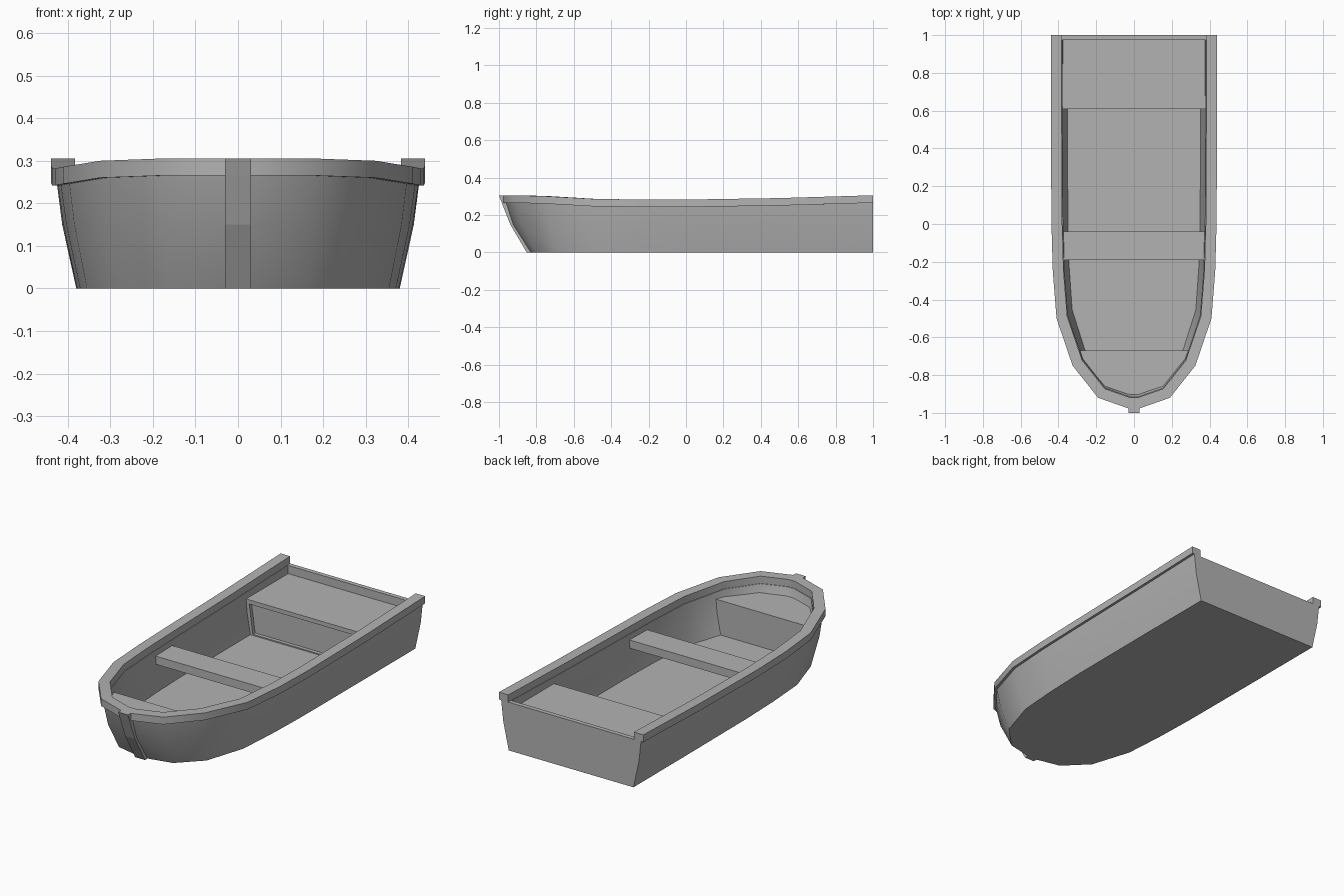
import bpy, bmesh, math
from mathutils import Vector

cube = bpy.data.objects.get("Cube")
if cube:
    bpy.data.objects.remove(cube)

grey = bpy.data.materials.new("boat_grey")
grey.use_nodes = True
GREY = (0.45, 0.45, 0.45, 1)
grey.diffuse_color = GREY
grey.node_tree.nodes["Principled BSDF"].inputs["Base Color"].default_value = GREY


def loft(name, rings, smooth=None, recess=None):
    """Skin closed rings in order and cap both ends."""
    bm = bmesh.new()
    rows = [[bm.verts.new(p) for p in ring] for ring in rings]
    n = len(rows[0])
    for a, b in zip(rows, rows[1:]):
        for i in range(n):
            j = (i + 1) % n
            bm.faces.new((a[i], a[j], b[j], b[i]))
    first = bm.faces.new(rows[0][::-1])
    bm.faces.new(rows[-1])
    bmesh.ops.recalc_face_normals(bm, faces=bm.faces)
    if recess:
        bmesh.ops.inset_region(bm, faces=[first], thickness=recess)
        moved = bmesh.ops.extrude_discrete_faces(bm, faces=[first])["faces"][0]
        bmesh.ops.translate(bm, verts=moved.verts, vec=-0.02 * moved.normal)
    mesh = bpy.data.meshes.new(name)
    bm.to_mesh(mesh)
    bm.free()
    mesh.materials.append(grey)
    obj = bpy.data.objects.new(name, mesh)
    bpy.context.collection.objects.link(obj)
    if smooth:
        bpy.ops.object.select_all(action="DESELECT")
        obj.select_set(True)
        bpy.context.view_layer.objects.active = obj
        bpy.ops.object.shade_smooth_by_angle(angle=math.radians(smooth))
    return obj


def mirrored(half):
    """Outline from the +x stern corner round the bow to the -x stern corner."""
    return [Vector(p) for p in half] + [Vector((-x, y)) for x, y in reversed(half)]


def inset(line, d):
    """Move an open outline inwards by d."""
    out = []
    for i, p in enumerate(line):
        dirs = [(b - a).normalized() for a, b in zip(line[max(i - 1, 0):i + 1], line[i:i + 2] if i == 0 else line[i:i + 1])] if i else []
        if i + 1 < len(line):
            dirs.append((line[i + 1] - p).normalized())
        normals = [Vector((v.y, -v.x)) for v in dirs]
        m = sum(normals, Vector((0, 0))).normalized()
        out.append(p - m * (-d) / max(m.dot(normals[0]), 0.5) if m.dot(-p) > 0 else p - m * d / max(m.dot(normals[0]), 0.5))
    return out


def blend(a, b, t):
    return [p.lerp(q, t) for p, q in zip(a, b)]


def lift(line, z):
    zs = z if isinstance(z, list) else [z] * len(line)
    return [(p.x, p.y, h) for p, h in zip(line, zs)]


def stern_in(line):
    """Pull the stern corners forward by the transom thickness."""
    return [Vector((p.x, min(p.y, 0.975))) for p in line]


# Plan outlines of the rail and the keel, with the sheer height of the rail
rail_out = mirrored([(.44, 1), (.44, .5), (.437, 0), (.43, -.25), (.41, -.5),
                     (.325, -.75), (.19, -.92), (.03, -.976)])
keel = mirrored([(.38, 1), (.38, .5), (.378, 0), (.371, -.23), (.355, -.46),
                 (.285, -.68), (.165, -.8), (.03, -.83)])
sheer = [.305, .29, .282, .282, .286, .3, .305, .305]
sheer += sheer[::-1]
under = [h - .04 for h in sheer]

# Hull shell with transom and floor
top_out, top_in = inset(rail_out, .014), stern_in(inset(rail_out, .06))
floor_in = stern_in(inset(keel, .028))
loft("hull", [
    lift(keel, 0),
    lift(blend(keel, top_out, .72), .15),
    lift(top_out, under),
    lift(top_in, under),
    lift(blend(floor_in, top_in, .72), .15),
    lift(floor_in, .03),
], smooth=35)

# Rail around the top edge
rail_in = inset(rail_out, .057)
loft("rail", [[(o.x, o.y, h), (i.x, i.y, h), (i.x, i.y, h - .04), (o.x, o.y, h - .04)]
              for o, i, h in zip(rail_out, rail_in, sheer)], smooth=35)

# Stem post down the bow
loft("stem_post", [[(-.03, y, z), (.03, y, z), (.03, y + .024, z), (-.03, y + .024, z)]
                   for y, z in [(-.852, 0), (-.94, .15), (-.985, .265), (-1, .305)]])


def plank(name, y0, y1, low, high, z0, z1, recess=None):
    """Crosswise block with flared ends."""
    loft(name, [[(-low, y, z0), (low, y, z0), (high, y, z1), (-high, y, z1)]
                for y in (y0, y1)], recess=recess)


# Middle bench and stern locker seat with a recessed front
plank("middle_bench", -.19, -.04, .385, .39, .168, .213)
plank("stern_seat", .61, .98, .36, .385, .01, .22, recess=.035)

# Bow seat with its bulkhead
bow_top = mirrored([(.312, -.67), (.285, -.73), (.165, -.885), (.03, -.92)])
bow_low = mirrored([(.275, -.67), (.265, -.68), (.15, -.78), (.03, -.81)])
loft("bow_seat", [lift(bow_low, .01), lift(bow_top, .22)])
